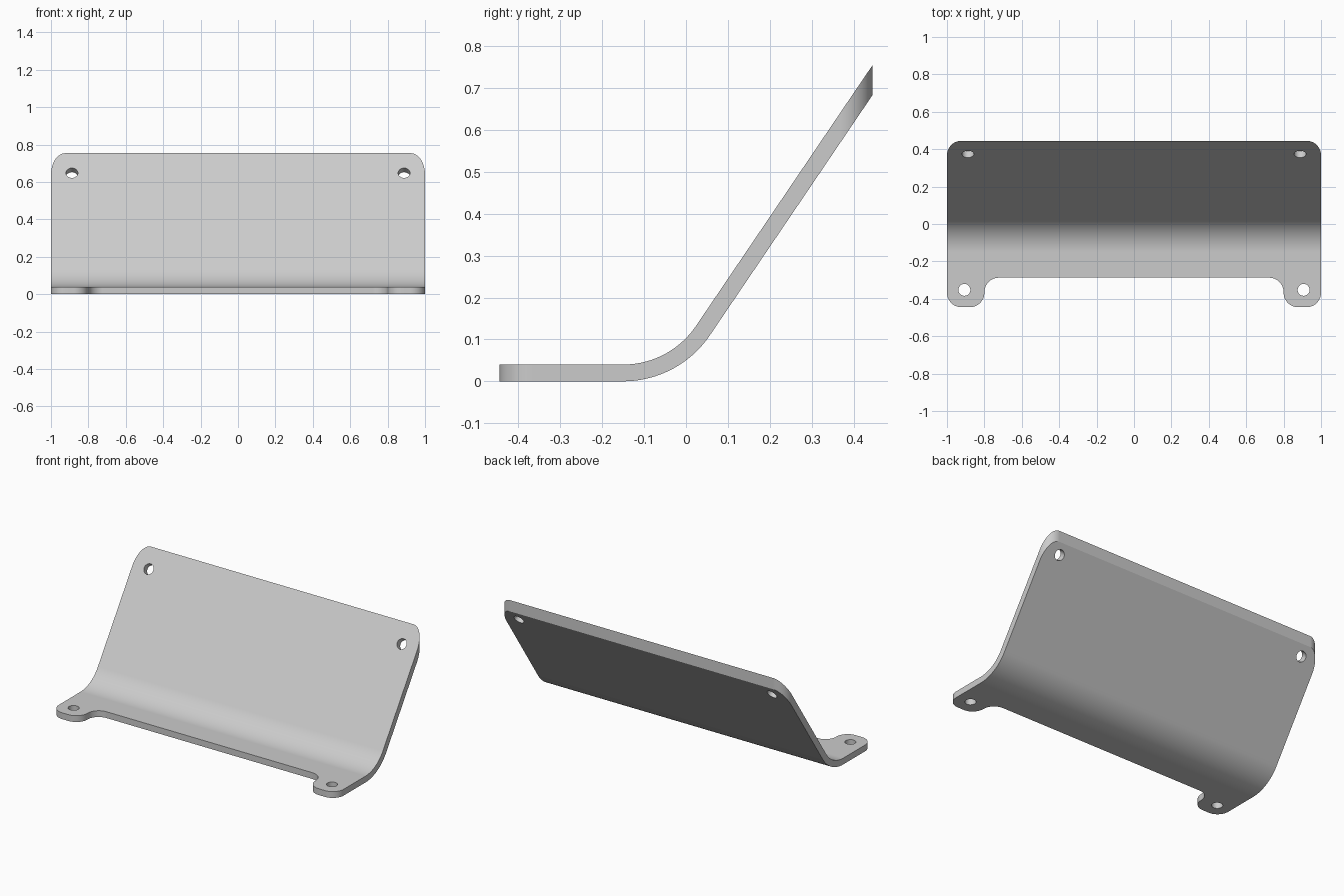
import bpy, bmesh
from math import sin, cos, tan, pi, radians
from mathutils import Vector, Matrix

if "Cube" in bpy.data.objects:
    bpy.data.objects.remove(bpy.data.objects["Cube"])

THICK = 0.04
ANGLE = radians(55.9)
BEND_Y, BEND_R = -0.15, 0.21      # bend centre and inside radius
END = 0.445                       # half depth
CORNER = 0.08


def prism(name, points, direction):
    """Closed polygon extruded along a direction."""
    bm = bmesh.new()
    face = bm.faces.new([bm.verts.new(p) for p in points])
    ext = bmesh.ops.extrude_face_region(bm, geom=[face])
    verts = [v for v in ext["geom"] if isinstance(v, bmesh.types.BMVert)]
    bmesh.ops.translate(bm, verts=verts, vec=direction)
    bmesh.ops.recalc_face_normals(bm, faces=bm.faces)
    mesh = bpy.data.meshes.new(name)
    bm.to_mesh(mesh)
    bm.free()
    ob = bpy.data.objects.new(name, mesh)
    bpy.context.collection.objects.link(ob)
    return ob


def cut(ob, cutter, operation):
    """Apply a boolean and discard the cutter."""
    cutter.hide_render = True
    mod = ob.modifiers.new("cut", "BOOLEAN")
    mod.object, mod.operation, mod.solver = cutter, operation, "EXACT"
    bpy.ops.object.modifier_apply(modifier=mod.name)
    bpy.data.objects.remove(cutter)


def rounded(corners, radius, steps=12):
    """Round every right-angled corner of a polygon."""
    out = []
    for i, c in enumerate(corners):
        c = Vector(c)
        a = (Vector(corners[i - 1]) - c).normalized() * radius
        b = (Vector(corners[(i + 1) % len(corners)]) - c).normalized() * radius
        for k in range(steps + 1):
            t = pi / 2 * k / steps
            out.append(c + a * (1 - sin(t)) + b * (1 - cos(t)))
    return out


def bent_side(radius, steps=28):
    """One surface of the bent sheet, from the front edge to the back edge."""
    centre_z = THICK + BEND_R
    pts = [(-END - 0.1, centre_z - radius)]
    for k in range(steps + 1):
        t = ANGLE * k / steps
        pts.append((BEND_Y + radius * sin(t), centre_z - radius * cos(t)))
    y, z = pts[-1]
    back = END + 0.1
    pts.append((back, z + (back - y) * tan(ANGLE)))
    return pts


# Bent sheet, wider and deeper than needed
section = bent_side(BEND_R) + bent_side(BEND_R + THICK)[::-1]
bracket = prism("bent_bracket", [(-1.1, y, z) for y, z in section], (2.2, 0, 0))
bpy.context.view_layer.objects.active = bracket
bracket.select_set(True)

# Vertical trim: rounded outline with two front tabs
outline = rounded([(1, END), (-1, END), (-1, -END), (-0.8, -END),
                   (-0.8, -0.287), (0.8, -0.287), (0.8, -END), (1, -END)],
                  CORNER * 0.97)
cut(bracket, prism("outline_cutter", [(p.x, p.y, -0.2) for p in outline],
                   (0, 0, 1.4)), "INTERSECT")

# Screw holes, square to the sheet
for side in (-1, 1):
    for centre, tilt in (((side * 0.907, -0.352, 0.02), 0),
                         ((side * 0.888, 0.39, 0.637), ANGLE)):
        place = Matrix.Translation(centre) @ Matrix.Rotation(tilt, 4, "X")
        ring = [place @ Vector((0.032 * cos(a), 0.032 * sin(a), -0.08))
                for a in (2 * pi * k / 32 for k in range(32))]
        axis = place.to_3x3() @ Vector((0, 0, 0.16))
        cut(bracket, prism("hole_cutter", ring, axis), "DIFFERENCE")

# Smooth shading with flat sheet faces kept flat
bpy.ops.object.shade_smooth_by_angle(angle=radians(30))
normals = bracket.modifiers.new("normals", "WEIGHTED_NORMAL")
normals.keep_sharp = True
bpy.ops.object.modifier_apply(modifier=normals.name)

# Grey metal
grey = bpy.data.materials.new("light_grey")
grey.use_nodes = True
colour = (0.6, 0.6, 0.6, 1)
grey.diffuse_color = colour
grey.node_tree.nodes["Principled BSDF"].inputs["Base Color"].default_value = colour
bracket.data.materials.clear()
bracket.data.materials.append(grey)
